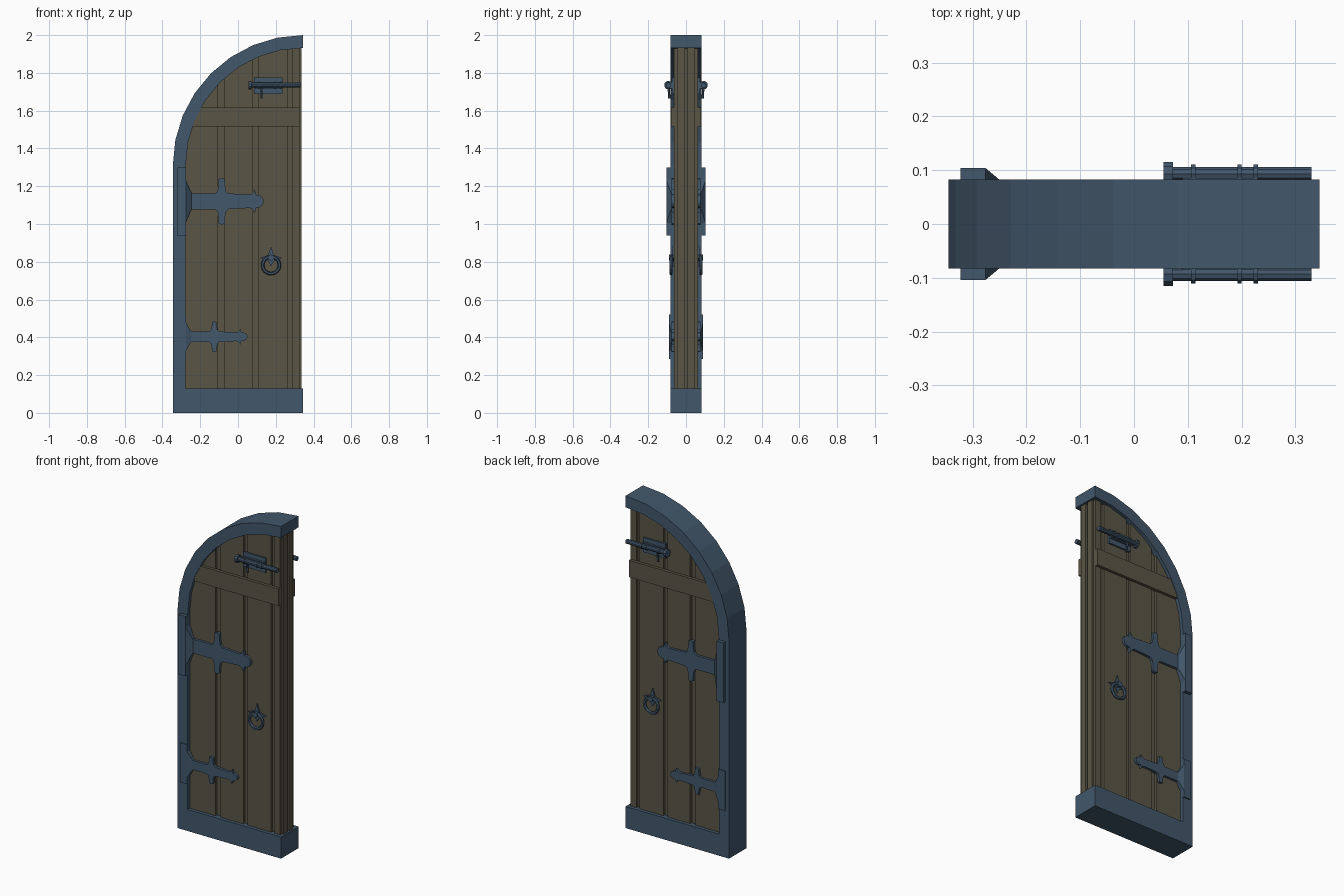
import bpy, bmesh, math
from mathutils import Matrix, Vector

if "Cube" in bpy.data.objects:
    bpy.data.objects.remove(bpy.data.objects["Cube"])


def material(name, rgb):
    m = bpy.data.materials.new(name)
    m.diffuse_color = (*rgb, 1)
    m.use_nodes = True
    m.node_tree.nodes["Principled BSDF"].inputs["Base Color"].default_value = m.diffuse_color
    return m


IRON = material("blue iron", (0.054, 0.095, 0.147))
WOOD = material("brown wood", (0.102, 0.091, 0.061))
CX, CZ = 0.345, 1.31          # centre of the quarter arch


def finish(name, bm, mat, mirror=True):
    bmesh.ops.recalc_face_normals(bm, faces=bm.faces)
    me = bpy.data.meshes.new(name)
    bm.to_mesh(me)
    bm.free()
    me.materials.append(mat)
    ob = bpy.data.objects.new(name, me)
    bpy.context.collection.objects.link(ob)
    if mirror:                # same fitting on the back of the door
        mod = ob.modifiers.new("both_sides", 'MIRROR')
        mod.use_axis = (False, True, False)
        mod.use_clip = False
        mod.use_mirror_merge = False
    return ob


def prism(name, pts, y0, y1, mat, mirror=True):
    """Extrude an x-z outline in y; y0 may be a function of x."""
    bm = bmesh.new()
    front = y0 if callable(y0) else (lambda x: y0)
    a = [bm.verts.new((x, front(x), z)) for x, z in pts]
    b = [bm.verts.new((x, y1, z)) for x, z in pts]
    bm.faces.new(a)
    bm.faces.new(b[::-1])
    n = len(pts)
    for i in range(n):
        j = (i + 1) % n
        bm.faces.new((a[i], b[i], b[j], a[j]))
    return finish(name, bm, mat, mirror)


def box(name, x0, x1, y0, y1, z0, z1, mat, mirror=True):
    return prism(name, [(x0, z0), (x1, z0), (x1, z1), (x0, z1)], y0, y1, mat, mirror)


def rod(name, start, end, r, sides=10):
    p, q = Vector(start), Vector(end)
    bm = bmesh.new()
    m = Matrix.Translation((p + q) / 2) @ (q - p).to_track_quat('Z', 'Y').to_matrix().to_4x4()
    bmesh.ops.create_cone(bm, cap_ends=True, segments=sides, radius1=r, radius2=r,
                          depth=(q - p).length, matrix=m)
    return finish(name, bm, IRON)


def arc(r, a0, a1, n):
    """Points on the arch; angle 0 is at the left, 90 at the top."""
    out = []
    for i in range(n + 1):
        a = math.radians(a0 + (a1 - a0) * i / n)
        out.append((CX - r * math.cos(a), CZ + r * math.sin(a)))
    return out


# Frame: jamb and arch, strip of quads, then the sill
bm = bmesh.new()
outer = [(-0.345, 0.0)] + arc(0.69, 0, 90, 8)
inner = [(-0.277, 0.0)] + arc(0.622, 0, 90, 8)
rings = []
for (ox, oz), (ix, iz) in zip(outer, inner):
    rings.append([bm.verts.new(c) for c in ((ox, -0.083, oz), (ix, -0.083, iz),
                                            (ix, 0.083, iz), (ox, 0.083, oz))])
for r, s in zip(rings, rings[1:]):
    for k in range(4):
        l = (k + 1) % 4
        bm.faces.new((r[k], r[l], s[l], s[k]))
bm.faces.new(rings[0])
bm.faces.new(rings[-1])
finish("arched_frame", bm, IRON, False)
box("sill", -0.277, 0.345, -0.083, 0.083, 0, 0.13, IRON, False)


# Door planks, cut to the arch
def plank(name, x0, x1, y0, y1, mirror=True):
    r = 0.65
    a0 = math.degrees(math.acos(min(1, (CX - x0) / r)))
    a1 = math.degrees(math.acos((CX - x1) / r))
    prism(name, [(x1, 0.1), (x0, 0.1)] + arc(r, a0, a1, 10), y0, y1, WOOD, mirror)


plank("door_core", -0.30, 0.322, -0.048, 0.048, False)
plank("meeting_edge", 0.322, 0.335, -0.045, -0.008)
for i, (x0, x1) in enumerate([(-0.30, -0.105), (-0.072, 0.08), (0.107, 0.265), (0.287, 0.325)]):
    plank(f"plank_{i + 1}", x0, x1, -0.063, -0.045)

# Cross bar, trimmed by the arch
bar_end = [(CX - math.sqrt(0.63 ** 2 - (z - CZ) ** 2), z) for z in (1.515, 1.617)]
prism("cross_bar", [bar_end[0], (0.325, 1.515), (0.325, 1.617), bar_end[1]], -0.08, -0.06, WOOD)

# Strap hinges: half outline of strap, mirrored about its middle
STRAP = [(0.03, 0.042), (0.155, 0.042), (0.168, 0.055), (0.174, 0.09), (0.174, 0.118),
         (0.19, 0.124), (0.206, 0.118), (0.206, 0.09), (0.212, 0.055), (0.225, 0.042),
         (0.338, 0.035), (0.352, 0.042), (0.365, 0.062), (0.372, 0.035), (0.39, 0.032),
         (0.405, 0.022), (0.412, 0.008)]


def hinge(name, zc, sx, sz, out):
    x0 = -0.276
    box(name + "_plate", -0.322, x0, -out, -0.08, zc - 0.18 * sz, zc + 0.18 * sz, IRON)
    half = [(0, 0.115), (0.012, 0.085), (0.022, 0.058), (0.031, 0.042)]
    flare = [(x0 + x, zc + z * sz) for x, z in half]
    flare += [(x0 + x, zc - z * sz) for x, z in reversed(half)]
    prism(name + "_flare", flare, lambda x: -out + (x - x0) / 0.031 * (out - 0.078), -0.06, IRON)
    pts = [(x0 + x * sx, zc + z * sz) for x, z in STRAP]
    pts += [(x0 + x * sx, zc - z * sz) for x, z in reversed(STRAP)]
    prism(name + "_strap", pts, -0.078, -0.06, IRON)


hinge("upper_hinge", 1.12, 1.0, 1.0, 0.104)
hinge("lower_hinge", 0.403, 0.79, 0.66, 0.09)

# Ring handle: star plate, boss and ring
hx, hz = 0.175, 0.82
star = []
for i, length in enumerate((0.062, 0.06, 0.045, 0.06)):
    a = math.radians(90 - 90 * i)
    star.append((hx + length * math.cos(a), hz + length * math.sin(a)))
    b = a - math.radians(45)
    star.append((hx + 0.022 * math.cos(b), hz + 0.022 * math.sin(b)))
prism("handle_plate", star, -0.071, -0.06, IRON)
rod("handle_boss", (hx, -0.09, hz + 0.002), (hx, -0.06, hz + 0.002), 0.016, 10)
bm = bmesh.new()
N, M = 16, 6
grid = []
for i in range(N):
    a = 2 * math.pi * i / N
    grid.append([])
    for j in range(M):
        b = 2 * math.pi * j / M
        r = 0.045 + 0.009 * math.cos(b)
        grid[i].append(bm.verts.new((hx + r * math.cos(a), -0.079 + 0.009 * math.sin(b),
                                     0.782 + r * math.sin(a))))
for i in range(N):
    for j in range(M):
        k, l = (i + 1) % N, (j + 1) % M
        bm.faces.new((grid[i][j], grid[k][j], grid[k][l], grid[i][l]))
finish("handle_ring", bm, IRON)

# Sliding bolt: back plate, rod, collars, knob and lever
bz, by = 1.735, -0.093
box("bolt_plate", 0.085, 0.235, -0.073, -0.06, 1.688, 1.775, IRON)
box("bolt_channel", 0.09, 0.23, -0.085, -0.07, 1.718, 1.752, IRON)
rod("bolt_rod", (0.06, by, bz), (0.33, by, bz), 0.0135)
for i, x in enumerate((0.11, 0.196, 0.226)):
    rod(f"bolt_collar_{i + 1}", (x - 0.004, by, bz), (x + 0.004, by, bz), 0.018)
rod("bolt_knob", (0.055, by, bz), (0.072, by, bz), 0.023)
rod("bolt_lever", (0.125, by, bz), (0.125, -0.088, 1.665), 0.006, 6)
